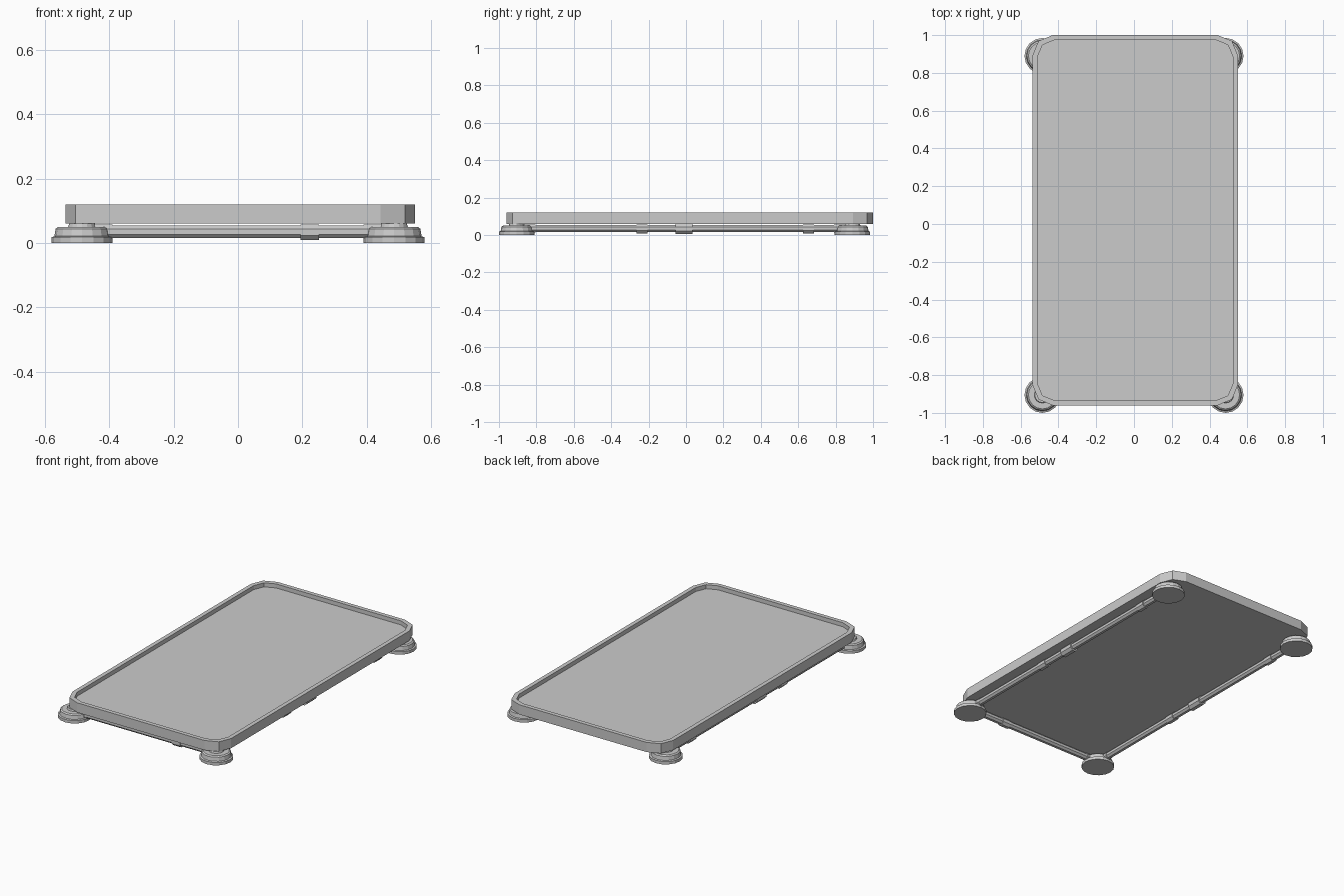
import bpy, bmesh, math
from mathutils import Vector

if "Cube" in bpy.data.objects:
    bpy.data.objects.remove(bpy.data.objects["Cube"])

grey = bpy.data.materials.new("light grey")
grey.diffuse_color = (0.6, 0.6, 0.6, 1)
grey.use_nodes = True
grey.node_tree.nodes["Principled BSDF"].inputs["Base Color"].default_value = grey.diffuse_color


def make_object(name, bm):
    bmesh.ops.recalc_face_normals(bm, faces=bm.faces)
    mesh = bpy.data.meshes.new(name)
    bm.to_mesh(mesh)
    bm.free()
    mesh.materials.append(grey)
    obj = bpy.data.objects.new(name, mesh)
    bpy.context.collection.objects.link(obj)
    return obj


def bridge(bm, a, b):
    n = len(a)
    for i in range(n):
        j = (i + 1) % n
        bm.faces.new((a[i], a[j], b[j], b[i]))


def stack(name, rings):
    """Skin a list of point rings and cap both ends."""
    bm = bmesh.new()
    loops = [[bm.verts.new(p) for p in ring] for ring in rings]
    for a, b in zip(loops, loops[1:]):
        bridge(bm, a, b)
    bm.faces.new(loops[0])
    bm.faces.new(loops[-1])
    return make_object(name, bm)


def rounded_rect(inset, z, radius):
    """Rectangle of the tray outline with two-segment corners."""
    x0, x1 = -0.537 + inset, 0.55 - inset
    y0, y1 = -0.96 + inset, 1.0 - inset
    corners = [(x1 - radius, y1 - radius), (x0 + radius, y1 - radius),
               (x0 + radius, y0 + radius), (x1 - radius, y0 + radius)]
    pts = []
    for k, (cx, cy) in enumerate(corners):
        for s in range(3):
            a = math.pi / 2 * (k + s / 2)
            pts.append((cx + radius * math.cos(a), cy + radius * math.sin(a), z))
    return pts


def tube(name, start, end, radius, sides=8):
    start, end = Vector(start), Vector(end)
    axis = (end - start).normalized()
    side = axis.cross(Vector((0, 0, 1)))
    up = Vector((0, 0, 1))
    rings = []
    for c in (start, end):
        rings.append([c + radius * (side * math.cos(a) + up * math.sin(a))
                      for a in (2 * math.pi * (i + 0.5) / sides for i in range(sides))])
    return stack(name, rings)


# Tray with a thin raised rim
stack("tray", [rounded_rect(0, 0.06, 0.107), rounded_rect(0, 0.12, 0.107),
               rounded_rect(0.026, 0.12, 0.09), rounded_rect(0.026, 0.095, 0.09)])

FX, FRONT, BACK, PZ = 0.485, -0.905, 0.89, 0.035

# Stepped round feet
foot_profile = [(0.095, 0), (0.095, 0.018), (0.086, 0.021), (0.082, 0.044),
                (0.074, 0.05), (0.043, 0.05), (0.04, 0.0605)]
for sx, side in ((-1, "left"), (1, "right")):
    for y, end in ((FRONT, "front"), (BACK, "back")):
        stack(f"{end}_{side}_foot",
              [[(sx * FX + r * math.cos(a), y + r * math.sin(a), z)
                for a in (2 * math.pi * i / 16 for i in range(16))]
               for r, z in foot_profile])

# Side pipes, couplings and foot sockets
for sx, side in ((-1, "left"), (1, "right")):
    x = sx * FX
    tube(f"{side}_pipe", (x, FRONT, PZ), (x, BACK, PZ), 0.021)
    for y, half, r in ((-0.235, 0.03, 0.026), (-0.01, 0.046, 0.029), (0.655, 0.03, 0.026)):
        tube(f"{side}_coupling", (x, y - half, PZ - 0.002), (x, y + half, PZ - 0.002), r)
    tube(f"{side}_front_socket", (x, FRONT, PZ), (x, FRONT + 0.1, PZ), 0.024)
    tube(f"{side}_back_socket", (x, BACK - 0.1, PZ), (x, BACK, PZ), 0.024)
    tube(f"{side}_cross_socket", (x, FRONT, PZ), (sx * 0.39, FRONT, PZ), 0.024)

# Front pipe with one coupling
tube("front_pipe", (-FX, FRONT, PZ), (FX, FRONT, PZ), 0.021)
tube("front_coupling", (0.195, FRONT, PZ - 0.002), (0.252, FRONT, PZ - 0.002), 0.026)
